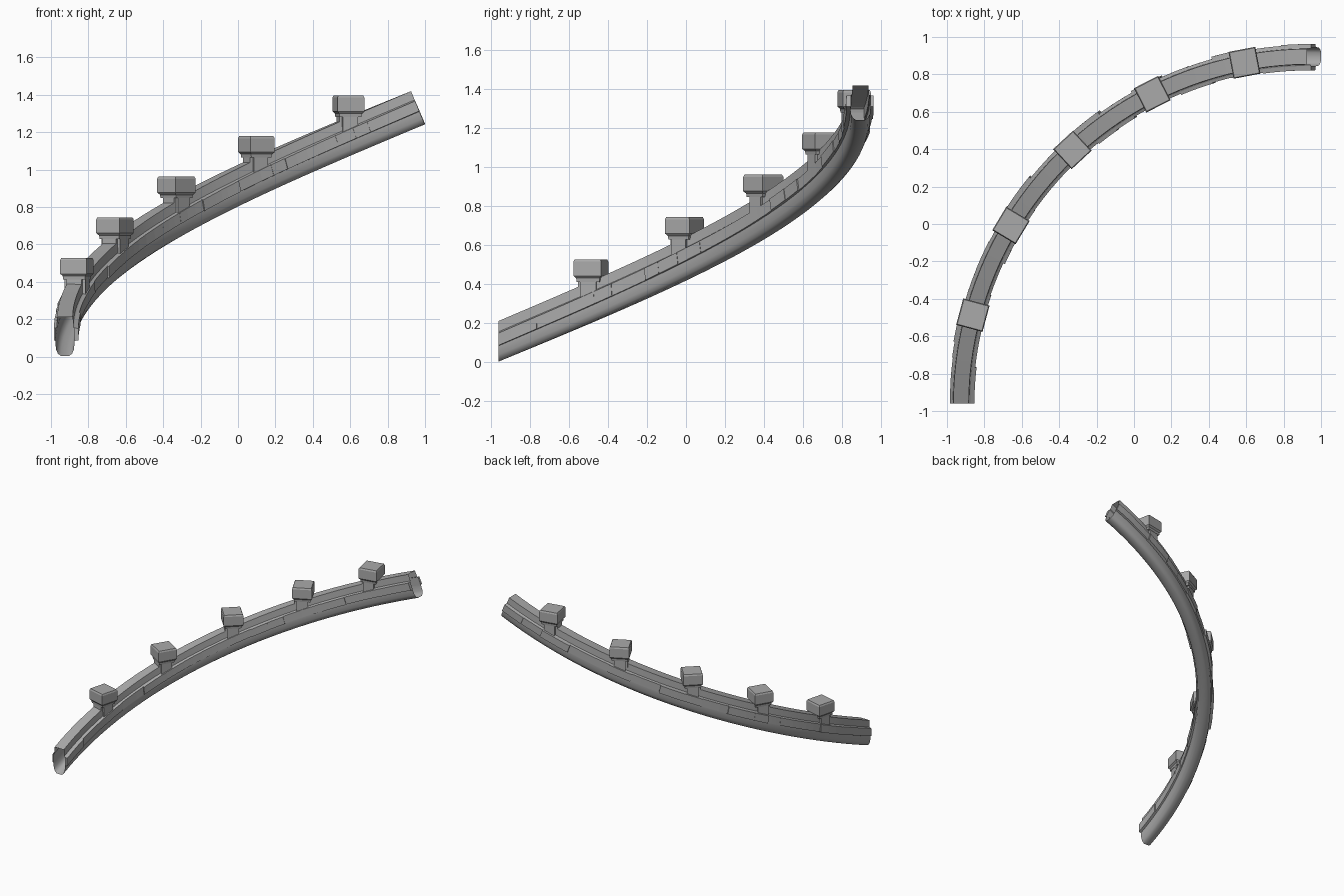
import bpy, bmesh, math, random
from math import sin, cos, radians

if "Cube" in bpy.data.objects:
    bpy.data.objects.remove(bpy.data.objects["Cube"])
random.seed(4)

CX, CY, RADIUS = 0.94, -0.97, 1.865   # centre and radius of the curve
PITCH = 0.775                         # rise per radian
START = 0.005
HEIGHT = 0.208

stone = bpy.data.materials.new("grey_stone")
stone.use_nodes = True
stone.diffuse_color = (0.4, 0.4, 0.4, 1)
stone.node_tree.nodes["Principled BSDF"].inputs["Base Color"].default_value = (0.4, 0.4, 0.4, 1)


def helix(t, w, h):
    """Point at fraction t, offset w outward and h up; the far end leans back."""
    end = math.pi / 2 + (0.06 - 0.075 * h / HEIGHT) / RADIUS
    a = START + t * (end - START)
    r = RADIUS + w
    return CX - r * cos(a), CY + r * sin(a), PITCH * a + h


def sweep(bm, section, t0, t1, steps, caps):
    rings = []
    for i in range(steps + 1):
        t = t0 + (t1 - t0) * i / steps
        rings.append([bm.verts.new(helix(t, w, h)) for w, h in section])
    bridge(bm, rings, caps)


def bridge(bm, rings, caps=True):
    n = len(rings[0])
    for a, b in zip(rings, rings[1:]):
        for i in range(n):
            j = (i + 1) % n
            bm.faces.new((a[i], a[j], b[j], b[i]))
    if caps:
        bm.faces.new(rings[0][::-1])
        bm.faces.new(rings[-1])


def finish(bm, name, smooth=False):
    bmesh.ops.recalc_face_normals(bm, faces=bm.faces)
    mesh = bpy.data.meshes.new(name)
    bm.to_mesh(mesh)
    bm.free()
    mesh.materials.append(stone)
    obj = bpy.data.objects.new(name, mesh)
    bpy.context.collection.objects.link(obj)
    if smooth:
        bpy.ops.object.select_all(action='DESELECT')
        obj.select_set(True)
        bpy.context.view_layer.objects.active = obj
        bpy.ops.object.shade_smooth_by_angle(angle=radians(35))
    return obj


# Hollow rail: rounded underside, flat top, open ends
half = [(0.022, 0), (0.038, 0.012), (0.048, 0.035), (0.052, 0.08),
        (0.052, 0.148), (0.043, 0.153), (0.041, HEIGHT)]
section = half + [(-w, h) for w, h in reversed(half)]
bm = bmesh.new()
sweep(bm, section, 0, 1, 40, False)
finish(bm, "rail_body", True)

# Courses of uneven stones along both sides
for side, label in ((1, "outer"), (-1, "inner")):
    bm = bmesh.new()
    t = 0.0
    while t < 1:
        nxt = t + random.uniform(0.025, 0.075)
        if nxt > 0.975:
            nxt = 1.0
        out = random.uniform(0.058, 0.074)
        rect = [(side * 0.05, 0.08), (side * out, 0.083),
                (side * out, 0.146), (side * 0.05, 0.15)]
        sweep(bm, rect, t, nxt, 3, True)
        t = nxt
    finish(bm, label + "_stones")


def loft(bm, levels):
    """Stack of rectangles given as half length, half depth, height."""
    bridge(bm, [[bm.verts.new((sx * a, sy * b, z))
                 for sx, sy in ((-1, -1), (1, -1), (1, 1), (-1, 1))]
                for a, b, z in levels])


# Upright posts with grooved shafts and square caps
for i in range(5):
    angle = radians(15 + 16.05 * i)
    bm = bmesh.new()
    for a, b in ((0.058, 0.042), (0.042, 0.058)):
        loft(bm, [(a, b, 0.125), (a, b, 0.22)])
    cap = ((0.060, 0.21), (0.062, 0.228), (0.073, 0.24),
           (0.073, 0.313), (0.068, 0.325))
    loft(bm, [(r, r, z) for r, z in cap])
    post = finish(bm, f"post_{i + 1}")
    post.location = (CX - RADIUS * cos(angle), CY + RADIUS * sin(angle), PITCH * angle)
    post.rotation_euler.z = math.pi / 2 - angle
